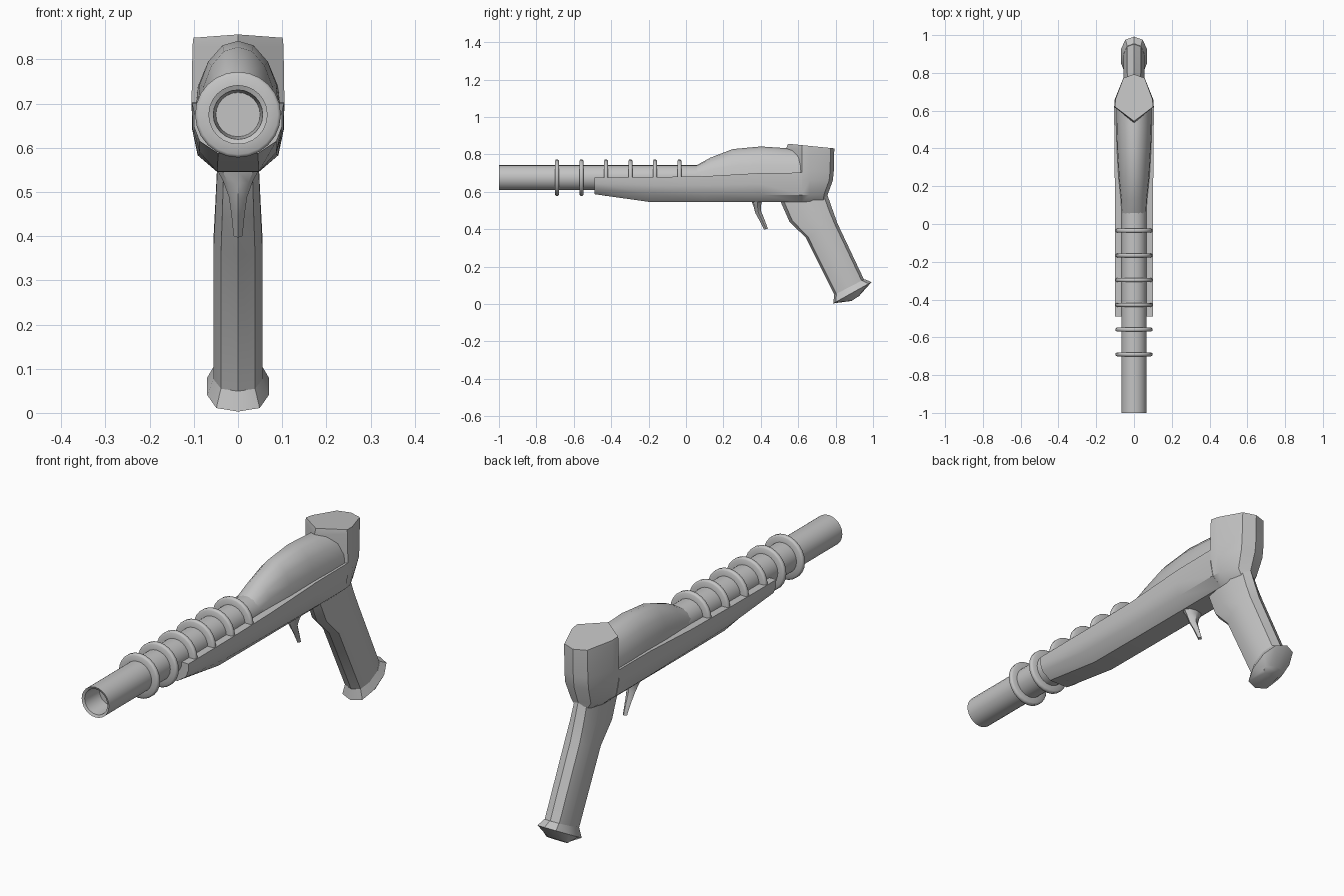
import bpy, bmesh, math
from mathutils import Vector

cube = bpy.data.objects.get("Cube")
if cube:
    bpy.data.objects.remove(cube, do_unlink=True)

grey = bpy.data.materials.new("plain_grey")
grey.use_nodes = True
grey.diffuse_color = (0.55, 0.55, 0.55, 1)
grey.node_tree.nodes["Principled BSDF"].inputs["Base Color"].default_value = (0.55, 0.55, 0.55, 1)

AXIS_Z = 0.675  # height of the barrel axis


def loft(name, rings, caps=True, closed=False, angle=35):
    """Skin a list of equal-length point rings."""
    bm = bmesh.new()
    rows = [[bm.verts.new(p) for p in ring] for ring in rings]
    n = len(rows[0])
    pairs = list(zip(rows, rows[1:]))
    if closed:
        pairs.append((rows[-1], rows[0]))
    for a, b in pairs:
        for i in range(n):
            j = (i + 1) % n
            bm.faces.new((a[i], a[j], b[j], b[i]))
    if caps and not closed:
        bm.faces.new(rows[0])
        bm.faces.new(rows[-1])
    bmesh.ops.recalc_face_normals(bm, faces=bm.faces)
    mesh = bpy.data.meshes.new(name)
    bm.to_mesh(mesh)
    bm.free()
    mesh.materials.append(grey)
    obj = bpy.data.objects.new(name, mesh)
    bpy.context.collection.objects.link(obj)
    bpy.ops.object.select_all(action="DESELECT")
    obj.select_set(True)
    bpy.context.view_layer.objects.active = obj
    bpy.ops.object.shade_smooth_by_angle(angle=math.radians(angle))
    return obj


def mirrored(half):
    """Close a half outline (x, v) that starts and may end on x = 0."""
    return half + [(-x, v) for x, v in reversed(half) if x > 0]


def section(y, half):
    return [Vector((x, y, z)) for x, z in mirrored(half)]


def circle(y, r, n=24):
    return [Vector((r * math.cos(a), y, AXIS_Z + r * math.sin(a)))
            for a in (math.tau * i / n for i in range(n))]


# Hollow barrel with a closed bore
loft("barrel", [circle(y, r) for y, r in
     [(0.3, 0.067), (-1, 0.067), (-0.995, 0.056), (-0.9, 0.05)]])

# Cooling rings with a rounded edge
for k in range(6):
    y = -0.69 + 0.131 * k
    profile = [(-0.011, 0.06), (-0.011, 0.09), (-0.006, 0.097),
               (0.006, 0.097), (0.011, 0.09), (0.011, 0.06)]
    loft(f"cooling_ring_{k + 1}", [circle(y + dy, r) for dy, r in profile], closed=True, angle=60)


# Long lower body
def trough(y, w, top, side, low, flat):
    return section(y, [(0, top), (w, top), (w * 0.99, (top + side) / 2),
                       (w * 0.87, side), (flat, low), (0, low)])


loft("lower_body", [
    trough(-0.49, 0.1, 0.677, 0.615, 0.587, 0.045),
    trough(-0.2, 0.1, 0.678, 0.59, 0.546, 0.047),
    trough(0.1, 0.1, 0.683, 0.585, 0.545, 0.047),
    trough(0.4, 0.104, 0.7, 0.583, 0.545, 0.047),
    trough(0.62, 0.105, 0.702, 0.583, 0.545, 0.047)])


# Domed receiver swelling out of the barrel
def dome(y, w, top):
    h = top - 0.67
    return section(y, [(0, top), (w * 0.38, top - h * 0.06), (w * 0.72, top - h * 0.27),
                       (w * 0.93, top - h * 0.57), (w, 0.67), (0, 0.66)])


loft("receiver", [dome(*s) for s in [
    (0.05, 0.066, 0.738), (0.13, 0.071, 0.782), (0.25, 0.084, 0.828),
    (0.4, 0.093, 0.842), (0.52, 0.097, 0.834), (0.62, 0.098, 0.825)]])


# Rear block, stacked from bottom to top
def block(z, w, front, back, tilt=0.0):
    half = [(0, front), (w, 0.62), (w * 0.97, 0.66), (w * 0.55, back - 0.02), (0, back)]
    return [Vector((x, y, z - tilt * (y - 0.55))) for x, y in mirrored(half)]


loft("rear_block", [
    block(0.545, 0.047, 0.54, 0.755), block(0.583, 0.09, 0.54, 0.757),
    block(0.66, 0.104, 0.55, 0.785), block(0.71, 0.105, 0.56, 0.79),
    block(0.83, 0.103, 0.535, 0.793), block(0.856, 0.101, 0.545, 0.793, 0.1)])


# Slanted grip and its flared butt
def grip(front, back, w):
    a, b = Vector((0, *front)), Vector((0, *back))
    outline = mirrored([(0, 0), (0.7, 0.07), (1, 0.33), (1, 0.67), (0.65, 0.92), (0, 1)])
    return [a.lerp(b, t) + Vector((x * w, 0, 0)) for x, t in outline]


loft("grip", [
    grip((0.5, 0.56), (0.75, 0.6), 0.046), grip((0.553, 0.44), (0.785, 0.5), 0.051),
    grip((0.64, 0.355), (0.81, 0.43), 0.055), grip((0.795, 0.045), (0.952, 0.13), 0.055)])
loft("grip_butt", [
    grip((0.793, 0.05), (0.955, 0.132), 0.055), grip((0.787, 0.003), (0.992, 0.117), 0.07),
    grip((0.885, 0.016), (0.925, 0.042), 0.047)])


# Curved trigger tapering to its tip
def trigger(z, front, back, w):
    mid = (front + back) / 2
    return [Vector((x, y, z + 0.3 * (y - mid))) for x, y in
            mirrored([(0, front), (w * 0.7, front + 0.007), (w, mid),
                      (w * 0.7, back - 0.007), (0, back)])]


loft("trigger", [
    trigger(0.555, 0.352, 0.41, 0.05), trigger(0.525, 0.362, 0.402, 0.034),
    trigger(0.49, 0.371, 0.402, 0.021), trigger(0.45, 0.393, 0.419, 0.015),
    trigger(0.4, 0.418, 0.438, 0.01)])
